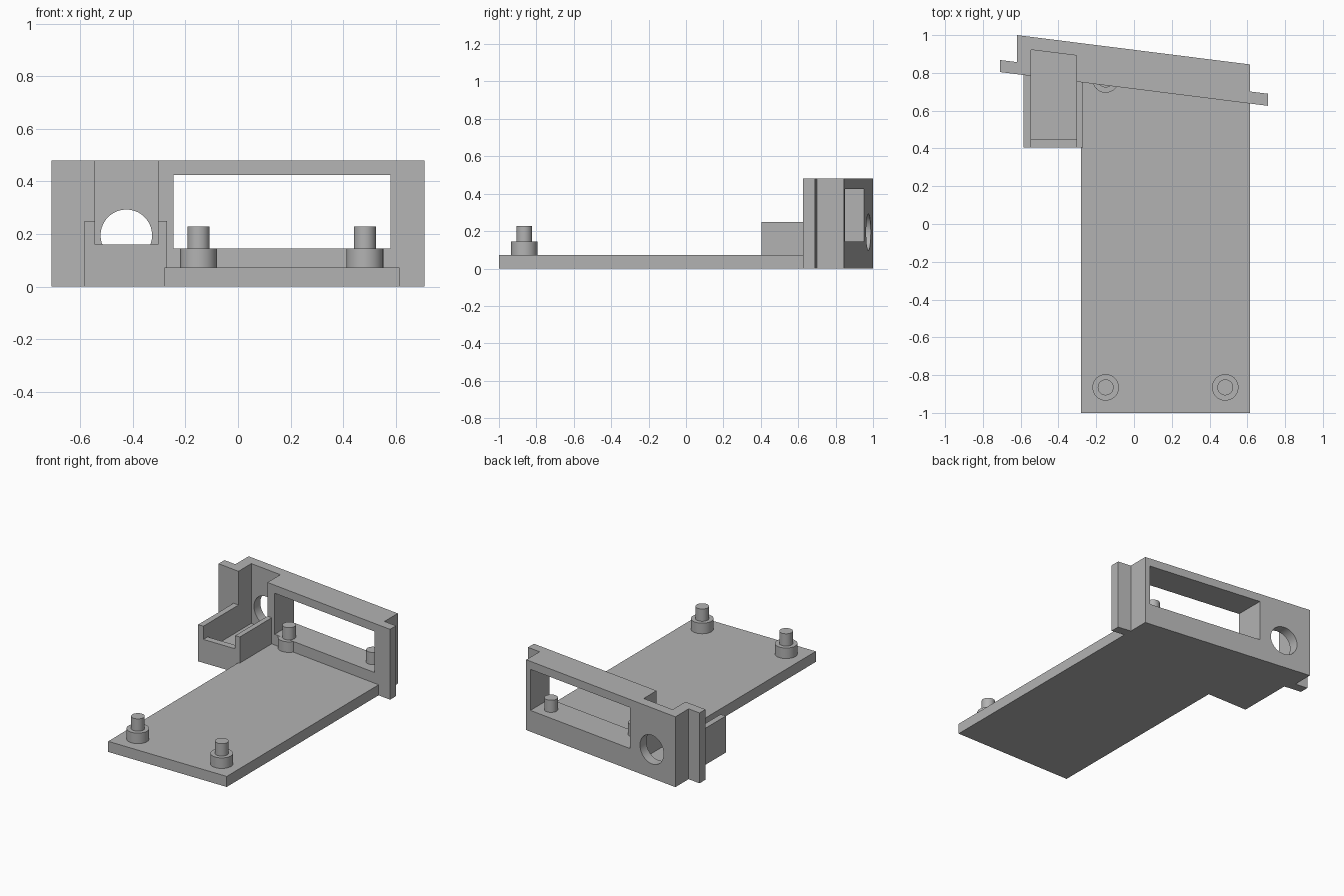
import bpy
import bmesh
import math

cube = bpy.data.objects.get("Cube")
if cube:
    bpy.data.objects.remove(cube, do_unlink=True)

grey = bpy.data.materials.new("plain grey")
grey.use_nodes = True
grey.diffuse_color = (0.45, 0.45, 0.45, 1)
grey.node_tree.nodes["Principled BSDF"].inputs["Base Color"].default_value = (0.45, 0.45, 0.45, 1)


def prism(name, outline, z0, z1):
    """Extrude a plan outline (counter-clockwise) from z0 to z1."""
    bm = bmesh.new()
    face = bm.faces.new([bm.verts.new((x, y, z0)) for x, y in outline])
    top = bmesh.ops.extrude_face_region(bm, geom=[face])["geom"]
    bmesh.ops.translate(bm, vec=(0, 0, z1 - z0),
                        verts=[v for v in top if isinstance(v, bmesh.types.BMVert)])
    bmesh.ops.recalc_face_normals(bm, faces=bm.faces)
    mesh = bpy.data.meshes.new(name)
    bm.to_mesh(mesh)
    bm.free()
    mesh.materials.append(grey)
    obj = bpy.data.objects.new(name, mesh)
    bpy.context.scene.collection.objects.link(obj)
    return obj


def box(name, x0, x1, y0, y1, z0, z1):
    return prism(name, [(x0, y0), (x1, y0), (x1, y1), (x0, y1)], z0, z1)


def cylinder(name, radius, depth, location, rotation=(0, 0, 0)):
    bpy.ops.mesh.primitive_cylinder_add(vertices=64, radius=radius, depth=depth,
                                        location=location, rotation=rotation)
    obj = bpy.context.object
    obj.name = name
    obj.data.materials.append(grey)
    bpy.ops.object.shade_smooth_by_angle(angle=math.radians(30))
    return obj


def combine(target, others, operation):
    """Apply booleans in order and remove the helper objects."""
    for other in others:
        other.hide_render = True
        mod = target.modifiers.new(operation, "BOOLEAN")
        mod.operation = operation
        mod.solver = "EXACT"
        mod.object = other
        bpy.context.view_layer.objects.active = target
        bpy.ops.object.modifier_apply(modifier=mod.name)
        bpy.data.objects.remove(other, do_unlink=True)


def front_y(x):
    return 0.715 - 0.126 * x


# Slanted end panel with a thin flange at each end
ear, left, right, end = -0.71, -0.62, 0.615, 0.71
flange, depth = 0.064, 0.207
panel = prism("end_panel", [
    (ear, front_y(ear)), (end, front_y(end)),
    (end, front_y(end) + flange), (right, front_y(right) + flange),
    (right, front_y(right) + depth), (left, front_y(left) + depth),
    (left, front_y(left) + flange), (ear, front_y(ear) + flange)], 0, 0.48)

# Base plate and side tray, merged into the panel
plate = prism("base_plate", [(-0.28, -1), (right, -1), (right, front_y(right) + 0.03),
                             (-0.28, front_y(-0.28) + 0.03)], 0, 0.072)
tray = prism("side_tray", [(-0.585, 0.405), (-0.27, 0.405), (-0.27, front_y(-0.27) + 0.03),
                           (-0.585, front_y(-0.585) + 0.03)], 0, 0.25)
combine(panel, [plate, tray], "UNION")

# Window, tray pocket, open tray front and round port
window = box("window_cutter", -0.245, 0.58, 0.5, 1.2, 0.145, 0.425)
pocket = prism("pocket_cutter", [(-0.545, 0.45), (-0.305, 0.45),
                                 (-0.305, 0.892), (-0.545, 0.922)], 0.072, 0.6)
notch = box("tray_front_cutter", -0.545, -0.305, 0.3, 0.5, 0.16, 0.6)
port = cylinder("port_cutter", 0.098, 0.3, (-0.425, 1.02, 0.195), (math.pi / 2, 0, 0))
combine(panel, [window, pocket, notch, port], "DIFFERENCE")
panel.name = "base_and_panel"
bpy.context.view_layer.objects.active = panel
bpy.ops.object.select_all(action="DESELECT")
panel.select_set(True)
bpy.ops.object.shade_smooth_by_angle(angle=math.radians(30))

# Four stepped mounting pegs
for side, x in (("right", -0.15), ("left", 0.483)):
    for row, y in (("front", -0.865), ("rear", 0.765)):
        cylinder(f"{row}_{side}_standoff", 0.07, 0.084, (x, y, 0.102))
        cylinder(f"{row}_{side}_pin", 0.042, 0.1, (x, y, 0.178))
